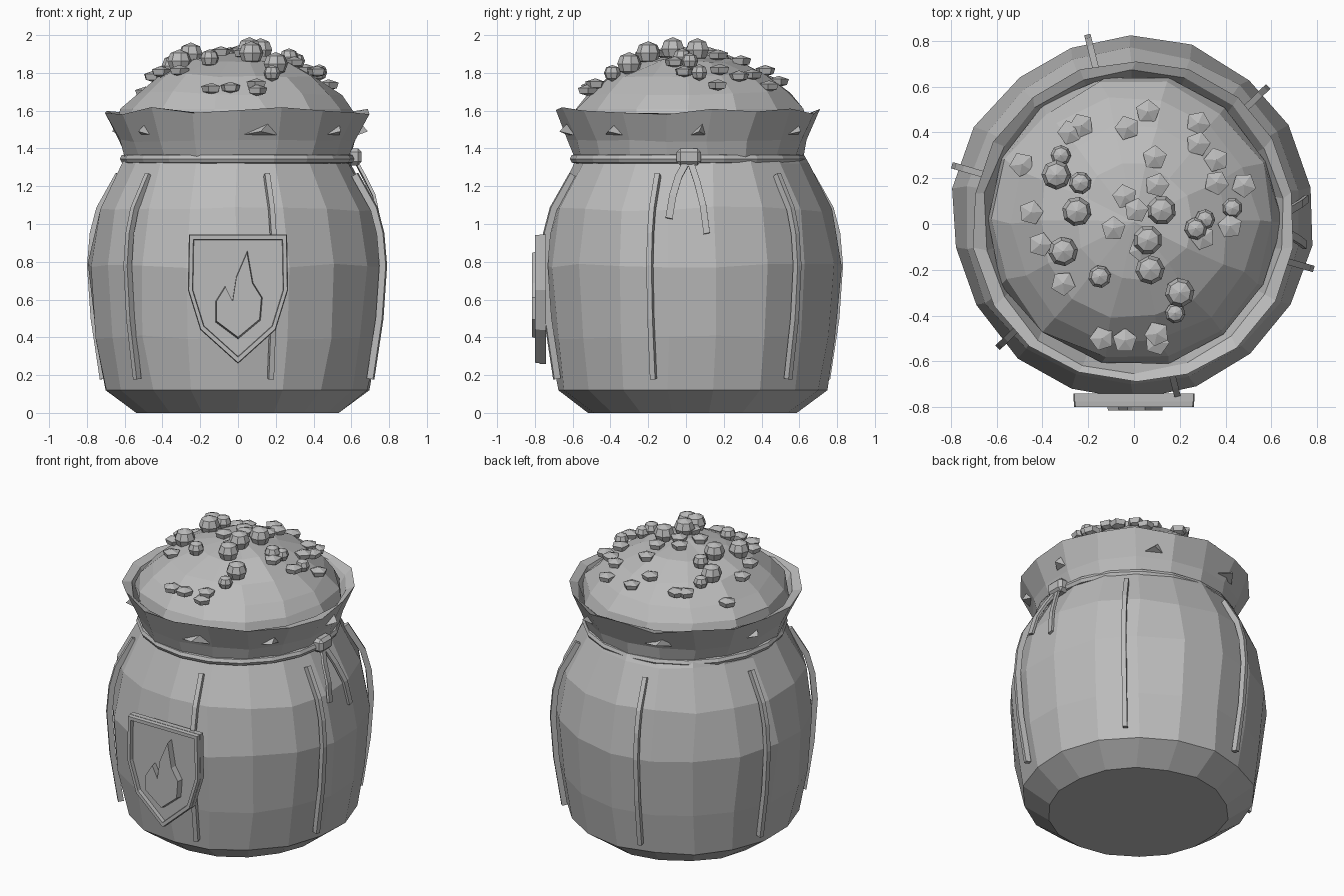
import bpy, bmesh, math, random
from mathutils import Vector, Matrix

if "Cube" in bpy.data.objects:
    bpy.data.objects.remove(bpy.data.objects["Cube"], do_unlink=True)

random.seed(7)
CENTRE = Vector((-0.005, 0.03, 0))

grey = bpy.data.materials.new("plain grey")
grey.use_nodes = True
grey.diffuse_color = (0.5, 0.5, 0.5, 1)
grey.node_tree.nodes["Principled BSDF"].inputs["Base Color"].default_value = (0.5, 0.5, 0.5, 1)


def finish(name, bm):
    """Turn a bmesh into a flat shaded object."""
    bmesh.ops.recalc_face_normals(bm, faces=bm.faces)
    mesh = bpy.data.meshes.new(name)
    bm.to_mesh(mesh)
    bm.free()
    mesh.materials.append(grey)
    obj = bpy.data.objects.new(name, mesh)
    bpy.context.collection.objects.link(obj)
    return obj


def polar(radius, angle, z):
    return Vector((radius * math.cos(angle), radius * math.sin(angle), z))


def lathe(name, profile, sides, jitter=0.0, closed=False, cap=False, centre=CENTRE, turn=0.0):
    """Spin (radius, z, wobble) rings round the centre; radius zero makes a pole."""
    bm = bmesh.new()
    rings = []
    for radius, z, wobble in profile:
        if radius == 0:
            rings.append([bm.verts.new(centre + Vector((0, 0, z)))] * sides)
            continue
        ring = []
        for i in range(sides):
            angle = turn + math.tau * i / sides + random.uniform(-jitter, jitter)
            r = radius + random.uniform(-jitter, jitter) / 2
            ring.append(bm.verts.new(centre + polar(r, angle, z + random.uniform(-wobble, wobble))))
        rings.append(ring)
    pairs = list(zip(rings, rings[1:]))
    if closed:
        pairs.append((rings[-1], rings[0]))
    for low, high in pairs:
        for i in range(sides):
            j = (i + 1) % sides
            corners = list(dict.fromkeys((low[i], low[j], high[j], high[i])))
            bm.faces.new(corners)
    if cap:
        bm.faces.new(rings[0])
    return finish(name, bm)


def ribbon(name, path, side, width, depth):
    """Sweep a rectangle along a path; side is the width direction."""
    bm = bmesh.new()
    rings = []
    for i, p in enumerate(path):
        along = (path[min(i + 1, len(path) - 1)] - path[max(i - 1, 0)]).normalized()
        out = along.cross(side).normalized()
        rings.append([bm.verts.new(p + side * a * width / 2 + out * b * depth / 2)
                      for a, b in ((-1, -1), (1, -1), (1, 1), (-1, 1))])
    for low, high in zip(rings, rings[1:]):
        for i in range(4):
            j = (i + 1) % 4
            bm.faces.new((low[i], low[j], high[j], high[i]))
    bm.faces.new(rings[0])
    bm.faces.new(rings[-1])
    return finish(name, bm)


def plate(name, outline, front, back, inset=1.0):
    """Extrude an (x, z) outline along y, shrinking the front face by inset."""
    bm = bmesh.new()
    mid = sum((Vector(p) for p in outline), Vector((0, 0))) / len(outline)
    rear = [bm.verts.new((x, back, z)) for x, z in outline]
    face = [bm.verts.new((mid.x + (x - mid.x) * inset, front, mid.y + (z - mid.y) * inset))
            for x, z in outline]
    for i in range(len(outline)):
        j = (i + 1) % len(outline)
        bm.faces.new((rear[i], rear[j], face[j], face[i]))
    bm.faces.new(rear)
    bm.faces.new(face)
    return finish(name, bm)


# Sack body
lathe("sack_body", [(0.55, 0, 0), (0.71, 0.12, 0), (0.76, 0.4, 0.01), (0.79, 0.78, 0.015),
                    (0.74, 1.08, 0.015), (0.61, 1.32, 0.01), (0.59, 1.36, 0)],
      18, jitter=0.02, cap=True, turn=math.radians(10))

# Flared collar with a folded inner wall
lathe("collar", [(0.6, 1.34, 0), (0.635, 1.44, 0.01), (0.705, 1.6, 0.02), (0.66, 1.58, 0.012),
                 (0.6, 1.45, 0)], 18, jitter=0.02, turn=math.radians(10),
      centre=Vector((0, 0.01, 0)))

# Cord tied round the neck
lathe("neck_cord", [(0.59, 1.32, 0), (0.615, 1.325, 0), (0.625, 1.345, 0), (0.615, 1.365, 0),
                    (0.59, 1.37, 0)], 20, closed=True, centre=Vector((0, 0.01, 0)))

# Small creases poking out of the collar
for degrees, width in ((-140, 0.06), (-80, 0.14), (-38, 0.09), (5, 0.06), (60, 0.1), (110, 0.12), (165, 0.07)):
    a = math.radians(degrees)
    out, side = polar(1, a, 0), polar(1, a + math.pi / 2, 0)
    base = Vector((0, 0.01, 0)) + out * 0.63
    bm = bmesh.new()
    points = [base + side * s * width * 0.7 + Vector((0, 0, 1.47)) for s in (-1, 1)]
    points += [base + side * width * 0.4 + out * 0.02 + Vector((0, 0, 1.54)),
               base + out * 0.06 + Vector((0, 0, 1.49))]
    bmesh.ops.convex_hull(bm, input=[bm.verts.new(p) for p in points])
    finish("collar_crease", bm)

# Heap of contents
HEAP = [(0.64, 1.54), (0.615, 1.61), (0.54, 1.69), (0.42, 1.79), (0.25, 1.865), (0, 1.91)]
lathe("heap", [(r, z, 0.012 if 0 < r < 0.6 else 0) for r, z in HEAP], 14, jitter=0.03,
      centre=Vector((0, 0.01, 0)))


def heap_height(x, y):
    r = math.hypot(x, y - 0.01)
    for (r1, z1), (r0, z0) in zip(HEAP, HEAP[1:]):
        if r >= r0:
            return z0 + (z1 - z0) * (r - r0) / (r1 - r0)


# Round nuggets
ROUND = [(-.32, .3, .045), (-.34, .215, .065), (-.235, .18, .05), (-.25, .055, .065),
         (-.31, -.12, .065), (.12, .06, .065), (.06, -.07, .065), (.07, -.2, .065),
         (.2, -.3, .065), (.18, -.39, .045), (.31, .02, .045), (.27, -.02, .05),
         (-.15, -.23, .05), (.43, .07, .045)]
for x, y, r in ROUND:
    lathe("round_nugget", [(0, -r, 0), (r * 0.75, -r * 0.65, 0), (r, 0, 0), (r * 0.75, r * 0.65, 0),
                           (0, r * 0.95, 0)], 8,
          centre=Vector((x, y, heap_height(x, y) + r * 0.55)), turn=random.random())

# Flat five sided nuggets
FLAT = [(-.28, .4), (-.23, .43), (-.03, .42), (.06, .49), (.28, .44), (.28, .35), (.36, .28),
        (.09, .29), (.36, .18), (.48, .17), (-.49, .26), (-.45, .05), (-.41, -.09), (-.31, -.26),
        (-.04, .12), (.1, .17), (.01, .06), (-.09, -.02), (.03, -.11), (.42, -.01), (.3, -.06),
        (-.14, -.5), (-.04, -.51), (.1, -.48), (.1, -.52)]
for x, y in FLAT:
    lathe("flat_nugget", [(0, -0.03, 0), (0.045, -0.018, 0), (0.055, 0.012, 0), (0, 0.03, 0)], 5,
          centre=Vector((x, y, heap_height(x, y) + 0.018)), turn=random.random() * 2)

# Six raised seams
SEAM = [(0.65, 1.26), (0.755, 1.08), (0.79, 0.95), (0.805, 0.78), (0.785, 0.5), (0.735, 0.18)]
for i in range(6):
    a = math.radians(-76 + 60 * i)
    ribbon("side_seam", [CENTRE + polar(r, a, z) for r, z in SEAM],
           polar(1, a + math.pi / 2, 0), 0.028, 0.035)

# Knot and its two hanging tails
bm = bmesh.new()
bmesh.ops.create_cube(bm, size=1, matrix=Matrix.Translation((0.615, 0.015, 1.355))
                      @ Matrix.Diagonal((0.08, 0.13, 0.09, 1)))
bmesh.ops.bevel(bm, geom=bm.edges[:], offset=0.02, segments=1, affect="EDGES")
finish("knot", bm)
ribbon("tail_short", [Vector(p) for p in ((.62, .01, 1.34), (.67, -.04, 1.25), (.72, -.07, 1.15), (.745, -.09, 1.03))],
       Vector((0, 0.98, -0.2)), 0.038, 0.016)
ribbon("tail_long", [Vector(p) for p in ((.62, .02, 1.34), (.68, .06, 1.22), (.73, .09, 1.1), (.755, .11, .95))],
       Vector((0, 0.98, 0.2)), 0.034, 0.016)

# Shield badge: backing plate, raised border and flame
half = [(0.26, 0.945), (0.265, 0.65), (0.2, 0.44), (0, 0.26)]
shield = half + [(-x, z) for x, z in half[2::-1]]
plate("shield_back", shield, -0.775, -0.74)
bm = bmesh.new()
loops = []
for scale, y in ((1, -0.755), (0.985, -0.8), (0.91, -0.8), (0.89, -0.755)):
    loops.append([bm.verts.new((x * scale, y, 0.65 + (z - 0.65) * scale)) for x, z in shield])
for low, high in zip(loops, loops[1:] + loops[:1]):
    for i in range(len(shield)):
        j = (i + 1) % len(shield)
        bm.faces.new((low[i], low[j], high[j], high[i]))
finish("shield_border", bm)
FLAME = [(0, .39), (.12, .49), (.13, .61), (.08, .69), (.05, .86), (-.01, .72), (-.03, .59),
         (-.07, .67), (-.12, .59), (-.12, .48)]
plate("flame", FLAME, -0.815, -0.77, inset=0.95)
